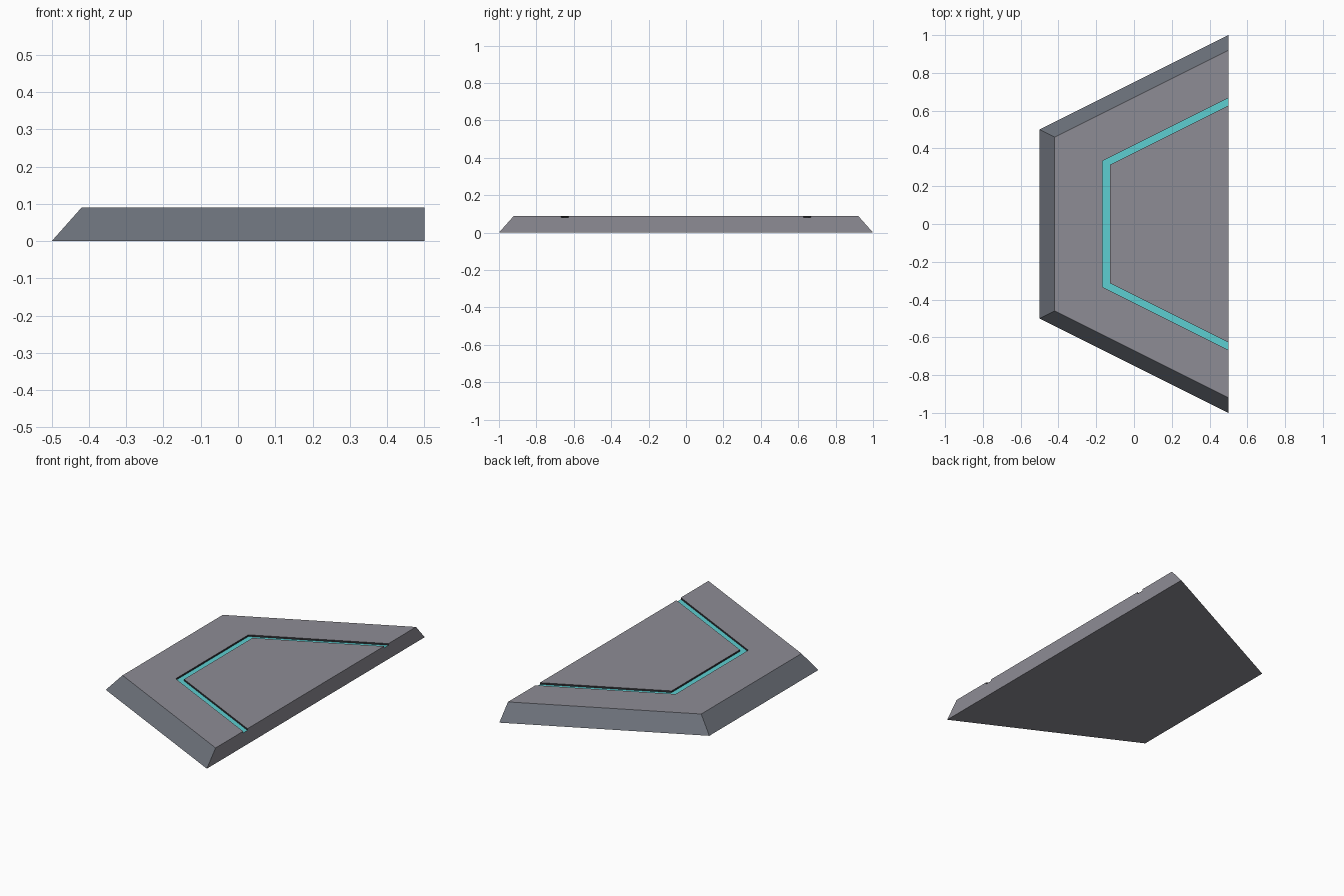
import bpy, bmesh

if "Cube" in bpy.data.objects:
    bpy.data.objects.remove(bpy.data.objects["Cube"])

H = 0.09          # tile thickness
FLOOR = 0.08      # groove floor height


def material(name, rgb):
    m = bpy.data.materials.new(name)
    m.diffuse_color = (*rgb, 1)
    m.use_nodes = True
    m.node_tree.nodes["Principled BSDF"].inputs["Base Color"].default_value = m.diffuse_color
    return m


# half-hexagon outline, scaled about the middle of its long straight side
def outline(bm, scale, z):
    return [bm.verts.new((0.5 + x * scale, y * scale, z))
            for x, y in ((0, -1), (-1, -0.5), (-1, 0.5), (0, 1))]


PLATE, BEVEL, WALL, STRIP = range(4)
bm = bmesh.new()

# nested outlines from the base, over the bevel, through the groove to the centre
steps = [(1, 0, None), (0.92, H, BEVEL), (0.667, H, PLATE),
         (0.667, FLOOR, WALL), (0.627, FLOOR, STRIP), (0.627, H, WALL)]
rings = [outline(bm, s, z) for s, z, _ in steps]
for (_, _, mat), a, b in zip(steps[1:], rings, rings[1:]):
    for i in range(3):
        bm.faces.new((a[i], b[i], b[i + 1], a[i + 1])).material_index = mat

# underside, centre panel and cut end face
bm.faces.new(rings[0])
bm.faces.new(rings[-1])
bm.faces.new([r[0] for r in rings] + [r[3] for r in reversed(rings)])
bmesh.ops.recalc_face_normals(bm, faces=bm.faces)

mesh = bpy.data.meshes.new("half_hexagon_floor_tile")
bm.to_mesh(mesh)
bm.free()
for m in (material("plate grey", (0.27, 0.265, 0.30)),
          material("bevel slate", (0.15, 0.165, 0.195)),
          material("groove dark", (0.03, 0.03, 0.035)),
          material("strip teal", (0.11, 0.62, 0.64))):
    mesh.materials.append(m)
tile = bpy.data.objects.new("half_hexagon_floor_tile", mesh)
bpy.context.collection.objects.link(tile)
